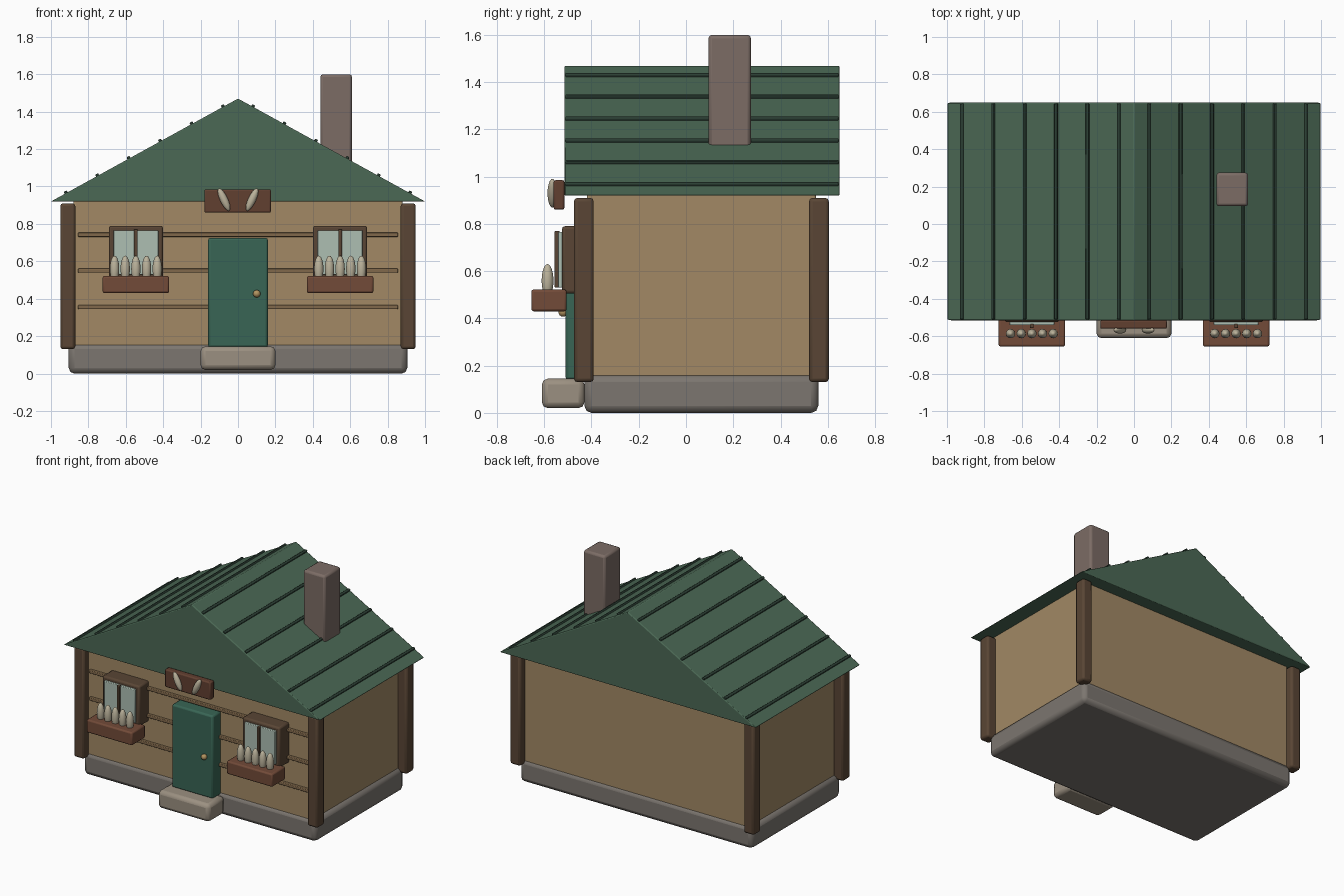
import bpy, bmesh, math
from mathutils import Matrix

if "Cube" in bpy.data.objects:
    bpy.data.objects.remove(bpy.data.objects["Cube"])

MATS = {}
COLOURS = {
    "stone": (0.20, 0.18, 0.16), "step_stone": (0.33, 0.28, 0.22), "wall": (0.36, 0.25, 0.13),
    "timber": (0.10, 0.06, 0.035), "plank": (0.22, 0.14, 0.07), "roof": (0.07, 0.14, 0.09),
    "slat": (0.025, 0.05, 0.035), "brick": (0.20, 0.15, 0.13), "door": (0.04, 0.13, 0.09),
    "glass": (0.42, 0.52, 0.45), "planter": (0.17, 0.07, 0.04), "petal": (0.50, 0.45, 0.33),
    "brass": (0.45, 0.30, 0.12), "sign": (0.12, 0.05, 0.03),
}


def finish(name, bm, colour, bevel=0.0, segments=2):
    bmesh.ops.recalc_face_normals(bm, faces=bm.faces)
    me = bpy.data.meshes.new(name)
    bm.to_mesh(me)
    bm.free()
    ob = bpy.data.objects.new(name, me)
    bpy.context.collection.objects.link(ob)
    if colour not in MATS:
        MATS[colour] = bpy.data.materials.new(colour)
        MATS[colour].diffuse_color = (*COLOURS[colour], 1)
    me.materials.append(MATS[colour])
    if bevel:
        mod = ob.modifiers.new("bevel", "BEVEL")
        mod.width, mod.segments = bevel, segments
    bpy.context.view_layer.objects.active = ob
    ob.select_set(True)
    bpy.ops.object.shade_smooth_by_angle(angle=math.radians(35))
    ob.select_set(False)
    return ob


def box(name, x, y, z, colour, bevel=0.005):
    """Box from (min, max) ranges on each axis."""
    bm = bmesh.new()
    bmesh.ops.create_cube(bm, size=1)
    for v in bm.verts:
        v.co = [r[0] + (c + 0.5) * (r[1] - r[0]) for r, c in zip((x, y, z), v.co)]
    return finish(name, bm, colour, bevel)


def ball(name, centre, radii, colour, tilt=0.0):
    bm = bmesh.new()
    m = (Matrix.Translation(centre) @ Matrix.Rotation(tilt, 4, 'Y')
         @ Matrix.Diagonal((*radii, 1)))
    bmesh.ops.create_uvsphere(bm, u_segments=20, v_segments=12, radius=1, matrix=m)
    return finish(name, bm, colour)


# Base, step and walls
box("foundation", (-0.905, 0.905), (-0.43, 0.56), (0, 0.16), "stone", 0.03)
box("door_step", (-0.20, 0.20), (-0.61, -0.43), (0.02, 0.145), "step_stone", 0.025)
box("walls", (-0.88, 0.88), (-0.42, 0.55), (0.14, 0.94), "wall", 0.01)

# Corner posts
for s in (-1, 1):
    for label, y in (("front", -0.4325), ("back", 0.5625)):
        x = 0.91 * s
        box(f"{label}_post", (x - 0.04, x + 0.04), (y - 0.042, y + 0.042),
            (0.13, 0.91), "timber", 0.015)

# Horizontal plank battens on the front wall
for z in (0.355, 0.55, 0.742):
    box("wall_batten", (-0.855, 0.855), (-0.44, -0.41), (z - 0.011, z + 0.011), "plank", 0.004)

# Gabled roof prism
Y0, Y1 = -0.515, 0.65
EAVE, RIDGE = 0.92, 1.47
bm = bmesh.new()
f = bm.faces.new([bm.verts.new((x, Y0, z)) for x, z in ((-1, EAVE), (1, EAVE), (0, RIDGE))])
ext = bmesh.ops.extrude_face_region(bm, geom=[f], use_keep_orig=True)
bmesh.ops.translate(bm, vec=(0, Y1 - Y0, 0),
                    verts=[g for g in ext["geom"] if isinstance(g, bmesh.types.BMVert)])
finish("roof", bm, "roof", 0.006)

# Roof slats following each slope
slope = math.atan2(RIDGE - EAVE, 1.0)
for s in (-1, 1):
    for i in range(6):
        x = 0.08 + 0.168 * i
        bm = bmesh.new()
        m = (Matrix.Translation((s * x, (Y0 + Y1) / 2, RIDGE + 0.003 - (RIDGE - EAVE) * x))
             @ Matrix.Rotation(s * slope, 4, 'Y')
             @ Matrix.Diagonal((0.018, Y1 - Y0 - 0.01, 0.018, 1)))
        bmesh.ops.create_cube(bm, size=1, matrix=m)
        finish("roof_slat", bm, "slat", 0.004)

box("chimney", (0.44, 0.61), (0.095, 0.275), (1.12, 1.60), "brick", 0.015)

# Door and knob
box("door", (-0.16, 0.16), (-0.51, -0.41), (0.14, 0.725), "door", 0.012)
ball("door_knob", (0.10, -0.52, 0.427), (0.02, 0.02, 0.02), "brass")

# Windows with planters and flowers
for cx in (-0.546, 0.546):
    box("window_frame", (cx - 0.145, cx + 0.145), (-0.525, -0.41), (0.505, 0.79), "timber", 0.012)
    box("window_glass", (cx - 0.12, cx + 0.12), (-0.541, -0.52), (0.53, 0.766), "glass", 0.004)
    box("window_mullion", (cx - 0.01, cx + 0.01), (-0.556, -0.535), (0.53, 0.77), "timber", 0.004)
    box("planter_box", (cx - 0.178, cx + 0.178), (-0.655, -0.505), (0.43, 0.522), "planter", 0.01)
    for i in range(-2, 3):
        ball("planter_flower", (cx + i * 0.057, -0.586, 0.56), (0.025, 0.025, 0.07), "petal")

# Sign board with two leaves set in a V
box("sign_board", (-0.18, 0.176), (-0.56, -0.515), (0.86, 0.985), "sign", 0.008)
for s in (-1, 1):
    ball("sign_leaf", (s * 0.075, -0.566, 0.93), (0.021, 0.02, 0.066), "petal", s * math.radians(25))

for m in bpy.data.materials:
    if m.users and not m.is_grease_pencil:
        m.use_nodes = True
        m.node_tree.nodes["Principled BSDF"].inputs["Base Color"].default_value = m.diffuse_color
